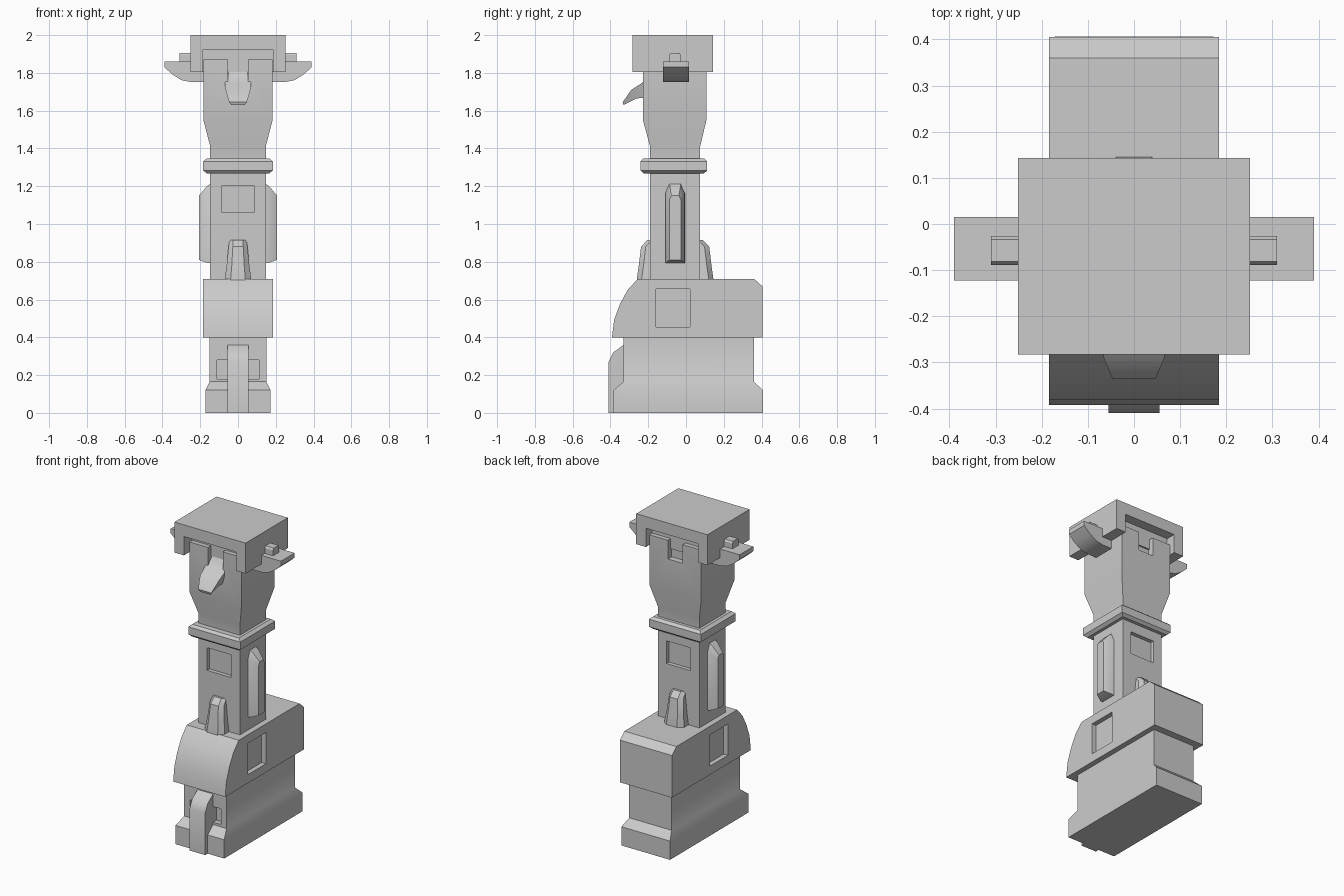
import bpy, bmesh

if "Cube" in bpy.data.objects:
    bpy.data.objects.remove(bpy.data.objects["Cube"])

YC = -0.0575  # centre line of the column in y


def finish(name, bm):
    bmesh.ops.recalc_face_normals(bm, faces=bm.faces)
    me = bpy.data.meshes.new(name)
    bm.to_mesh(me)
    bm.free()
    ob = bpy.data.objects.new(name, me)
    bpy.context.collection.objects.link(ob)
    return ob


def loft(name, rings):
    """Skin a list of equal-length rings of points, capped at both ends."""
    bm = bmesh.new()
    rows = [[bm.verts.new(p) for p in r] for r in rings]
    n = len(rows[0])
    for a, b in zip(rows, rows[1:]):
        for i in range(n):
            j = (i + 1) % n
            bm.faces.new((a[i], a[j], b[j], b[i]))
    bm.faces.new(rows[0])
    bm.faces.new(rows[-1])
    return finish(name, bm)


def stack(name, levels):
    """Rectangular sections: (z, half width, y front, y back)."""
    return loft(name, [[(-w, f, z), (w, f, z), (w, b, z), (-w, b, z)] for z, w, f, b in levels])


def box(name, x0, x1, y0, y1, z0, z1):
    return loft(name, [[(x0, y0, z), (x1, y0, z), (x1, y1, z), (x0, y1, z)] for z in (z0, z1)])


def side_profile(name, pts, w):
    return loft(name, [[(x, y, z) for y, z in pts] for x in (-w, w)])


def front_profile(name, pts, y0, y1):
    return loft(name, [[(x, y, z) for x, z in pts] for y in (y0, y1)])


def cut(ob, *boxes):
    for b in boxes:
        c = box("cutter", *b)
        c.hide_render = True
        m = ob.modifiers.new("cut", 'BOOLEAN')
        m.operation, m.object, m.solver = 'DIFFERENCE', c, 'EXACT'
        bpy.context.view_layer.objects.active = ob
        bpy.ops.object.modifier_apply(modifier=m.name)
        bpy.data.objects.remove(c)


def twin(ob, axis):
    """Add a mirrored copy across x = 0, or across the column in y."""
    bm = bmesh.new()
    bm.from_mesh(ob.data)
    new = bmesh.ops.duplicate(bm, geom=bm.verts[:] + bm.edges[:] + bm.faces[:])["geom"]
    for v in new:
        if isinstance(v, bmesh.types.BMVert):
            if axis == 'x':
                v.co.x *= -1
            else:
                v.co.y = 2 * YC - v.co.y
    bmesh.ops.recalc_face_normals(bm, faces=bm.faces)
    bm.to_mesh(ob.data)
    bm.free()


# Foot with flared base and front window
foot = stack("foot", [(0, .172, -.385, .407), (.12, .172, -.385, .407),
                      (.165, .15, -.33, .36), (.41, .15, -.33, .36)])
cut(foot, (-.11, .11, -.45, -.295, .18, .28))
side_profile("front_strap", [(-.28, 0), (-.41, 0), (-.41, .27), (-.385, .32),
                             (-.33, .36), (-.28, .36)], .055)

# Curved shroud with side recesses
shroud = side_profile("shroud", [(-.392, .4), (-.38, .495), (-.35, .575), (-.31, .65), (-.255, .71),
                                 (.36, .71), (.405, .67), (.405, .4)], .184)
cut(shroud, *[(s - .03, s + .03, -.16, .02, .455, .655) for s in (-.184, .184)])

# Column with front and back panels
column = stack("column", [(.65, .147, -.19, .075), (1.3, .147, -.19, .075)])
cut(column, *[(-.085, .085, y - .025, y + .025, 1.06, 1.205) for y in (-.19, .075)])

# Side fins: wide root, narrower outer ridge
fin = loft("side_fins", [
    [(.13, YC - .052, .79), (.13, YC + .052, .79), (.13, YC + .052, 1.17),
     (.13, YC + .03, 1.225), (.13, YC - .03, 1.225), (.13, YC - .052, 1.17)],
    [(.165, YC - .05, .795), (.165, YC + .05, .795), (.165, YC + .05, 1.16),
     (.165, YC + .028, 1.20), (.165, YC - .028, 1.20), (.165, YC - .05, 1.16)],
    [(.207, YC - .03, .81), (.207, YC + .03, .81), (.207, YC + .03, 1.13),
     (.207, YC + .02, 1.15), (.207, YC - .02, 1.15), (.207, YC - .03, 1.13)]])
twin(fin, 'x')

# Front and back root clips
clip = loft("root_clips", [[(-w, -.17, z), (w, -.17, z), (w, f + .025, z), (.55 * w, f, z),
                            (-.55 * w, f, z), (-w, f + .025, z)]
                           for z, w, f in [(.65, .074, -.262), (.71, .07, -.26), (.78, .06, -.25),
                                           (.88, .05, -.238), (.915, .046, -.205)]])
twin(clip, 'y')

# Collar ring
stack("collar", [(1.268, .165, -.225, .095), (1.283, .184, -.24, .112),
                 (1.332, .184, -.24, .112), (1.347, .165, -.225, .095)])

# Flared neck with slots front and back
neck = stack("neck", [(1.3, .147, -.19, .075), (1.41, .147, -.19, .075),
                      (1.55, .183, -.228, .108), (1.87, .183, -.228, .108)])
cut(neck, (-.052, .052, -.3, -.18, 1.74, 1.95), (-.052, .052, .07, .2, 1.75, 1.95))

# Spout leaving the front slot
loft("spout", [[(-w, y0, z0), (w, y0, z0), (.75 * w, y1, z1), (-.75 * w, y1, z1)]
               for w, y0, z0, y1, z1 in [(.05, -.16, 1.87, -.16, 1.74), (.05, -.2, 1.79, -.19, 1.69),
                                         (.07, -.235, 1.745, -.21, 1.67), (.066, -.29, 1.71, -.26, 1.665),
                                         (.047, -.335, 1.645, -.33, 1.63)]])

# Cap with notches over the neck
cap = box("cap", -.252, .252, -.283, .143, 1.805, 2)
cut(cap, (-.184, .184, -.4, -.2, 1.7, 1.925), (-.184, .184, .08, .3, 1.7, 1.925))

# Side wings and the nubs on them
wing = front_profile("side_wings", [(.17, 1.86), (.39, 1.86), (.39, 1.83), (.345, 1.79),
                                    (.30, 1.762), (.25, 1.752), (.17, 1.752)], -.123, .015)
twin(wing, 'x')
nub = loft("wing_nubs", [[(x, YC + a, z) for a, z in
                          [(-.031, 1.85), (.031, 1.85), (.031, 1.895), (.024, 1.906),
                           (-.024, 1.906), (-.031, 1.895)]] for x in (.23, .31)])
twin(nub, 'x')

# Smooth shading with sharp edges kept
for ob in bpy.data.objects:
    ob.select_set(True)
bpy.context.view_layer.objects.active = cap
bpy.ops.object.shade_smooth_by_angle(angle=0.5)
